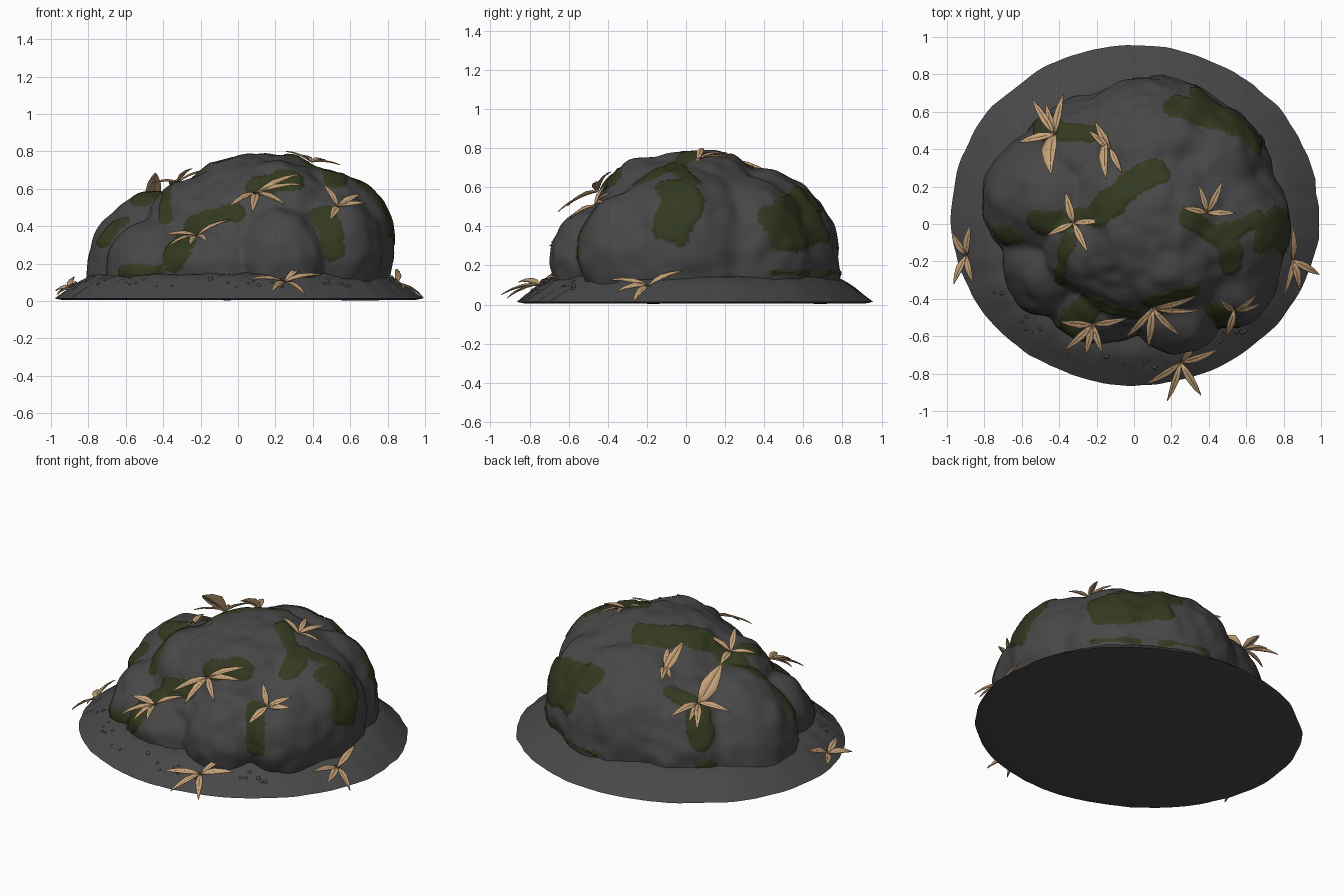
import bpy, bmesh, math, random
from mathutils import Vector, noise
from mathutils.bvhtree import BVHTree

random.seed(4)
if "Cube" in bpy.data.objects:
    bpy.data.objects.remove(bpy.data.objects["Cube"])


def material(name, rgb):
    m = bpy.data.materials.new(name)
    m.use_nodes = True
    m.diffuse_color = (*rgb, 1)
    bsdf = m.node_tree.nodes["Principled BSDF"]
    bsdf.inputs["Base Color"].default_value = (*rgb, 1)
    bsdf.inputs["Roughness"].default_value = 0.9
    return m


STONE = material("dark stone", (0.064, 0.064, 0.064))
MOSS = material("moss green", (0.033, 0.041, 0.014))
LEAF = material("dry leaf tan", (0.56, 0.36, 0.19))


def finish(name, bm, mats, angle=50):
    bmesh.ops.recalc_face_normals(bm, faces=bm.faces)
    mesh = bpy.data.meshes.new(name)
    bm.to_mesh(mesh)
    for m in mats:
        mesh.materials.append(m)
    ob = bpy.data.objects.new(name, mesh)
    bpy.context.collection.objects.link(ob)
    bpy.ops.object.select_all(action="DESELECT")
    ob.select_set(True)
    bpy.context.view_layer.objects.active = ob
    bpy.ops.object.shade_smooth_by_angle(angle=math.radians(angle))
    return ob


# Boulder: overlapping rounded lumps (centre, radii) blended into one shell
ORIGIN = Vector((0.05, 0.02, 0.1))
LUMPS = [
    ((0.1, 0, 0.1), (0.6, 0.6, 0.65)),           # core
    ((0.13, 0.04, 0.3), (0.55, 0.5, 0.49)),      # crown
    ((0.43, -0.02, 0.28), (0.41, 0.42, 0.42)),   # left side
    ((-0.42, 0.13, 0.1), (0.4, 0.37, 0.49)),     # right side
    ((0.1, 0.36, 0.2), (0.47, 0.43, 0.49)),      # back
    ((-0.25, 0.36, 0.15), (0.34, 0.32, 0.42)),
    ((0.38, 0.28, 0.22), (0.35, 0.36, 0.44)),
    ((0.23, -0.42, 0.22), (0.25, 0.28, 0.29)),   # front bulges
    ((0.52, -0.27, 0.26), (0.25, 0.28, 0.31)),
    ((-0.16, -0.36, 0.16), (0.32, 0.28, 0.24)),
    ((-0.44, -0.19, 0.15), (0.27, 0.3, 0.29)),
    ((0.17, -0.2, 0.42), (0.36, 0.27, 0.33)),    # upper front
    ((-0.22, -0.1, 0.35), (0.28, 0.28, 0.31)),
]


def exit_distance(d, centre, radii):
    o = [(ORIGIN[i] - centre[i]) / radii[i] for i in range(3)]
    v = [d[i] / radii[i] for i in range(3)]
    a = sum(c * c for c in v)
    b = sum(p * q for p, q in zip(o, v))
    disc = b * b - a * (sum(c * c for c in o) - 1)
    return max(0, (math.sqrt(disc) - b) / a) if disc > 0 else 0


def boulder_radius(d):
    r = sum(exit_distance(d, *l) ** 50 for l in LUMPS) ** (1 / 50)
    return r + 0.018 * noise.noise(d * 4) + 0.012 * noise.noise(d * 8)


# Moss strips: start, end, width; projected outward onto the boulder
MOSS_STRIPS = [
    ((0.24, 0.63, 0.55), (0.64, 0.46, 0.45), 0.075),
    ((0.36, 0.66, 0.4), (0.64, 0.5, 0.34), 0.075),
    ((-0.46, 0.52, 0.5), (-0.28, 0.53, 0.58), 0.055),
    ((-0.46, 0.52, 0.48), (-0.49, 0.54, 0.34), 0.075),
    ((-0.52, 0.0, 0.57), (-0.2, 0.06, 0.71), 0.06),
    ((-0.2, 0.06, 0.71), (0.1, 0.29, 0.76), 0.085),
    ((-0.34, -0.08, 0.62), (-0.4, -0.32, 0.46), 0.04),
    ((-0.72, -0.06, 0.34), (-0.69, -0.06, 0.42), 0.06),
    ((0.3, 0.03, 0.77), (0.48, -0.07, 0.72), 0.055),
    ((0.48, -0.05, 0.72), (0.54, -0.24, 0.66), 0.055),
    ((0.56, -0.04, 0.7), (0.68, 0.03, 0.64), 0.04),
    ((0.76, -0.02, 0.57), (0.84, -0.06, 0.44), 0.11),
    ((0.1, -0.42, 0.62), (0.3, -0.38, 0.66), 0.065),
    ((0.49, -0.52, 0.52), (0.52, -0.56, 0.28), 0.055),
    ((-0.33, -0.58, 0.25), (-0.28, -0.48, 0.44), 0.085),
    ((-0.2, -0.45, 0.46), (-0.02, -0.46, 0.46), 0.065),
    ((-0.62, -0.42, 0.16), (-0.44, -0.56, 0.16), 0.035),
    ((0.7, 0.45, 0.165), (0.5, 0.65, 0.16), 0.016),
    ((0.1, 0.78, 0.16), (0.4, 0.74, 0.16), 0.016),
    ((-0.55, 0.51, 0.16), (-0.48, 0.56, 0.16), 0.025),
]
STRIPS = [((Vector(a) - ORIGIN).normalized(), (Vector(b) - ORIGIN).normalized(), w / 0.7)
          for a, b, w in MOSS_STRIPS]


def is_mossy(d):
    wobble = 1 + 0.4 * noise.noise(d * 7) + 0.15 * noise.noise(d * 40)
    for a, b, w in STRIPS:
        ab = b - a
        t = max(0, min(1, (d - a).dot(ab) / ab.length_squared))
        if (a + ab * t - d).length < w * wobble:
            return True
    return False


rock = bmesh.new()
bmesh.ops.create_icosphere(rock, subdivisions=7, radius=1)
bmesh.ops.delete(rock, geom=[v for v in rock.verts if v.co.z < -0.06], context="VERTS")
for f in rock.faces:
    f.material_index = int(is_mossy(f.calc_center_median().normalized()))
for v in rock.verts:
    d = v.co.normalized()
    lift = 0.008 if all(f.material_index for f in v.link_faces) else 0
    v.co = ORIGIN + d * (boulder_radius(d) + lift)
finish("mossy_boulder", rock, [STONE, MOSS], 60)

# Ground skirt: lathed profile with a wavy rim and a closed, wrinkled underside
PROFILE = [(0.3, 0.01), (0.7, 0.01), (0.96, 0.006), (1, 0.014), (0.95, 0.05),
           (0.9, 0.085), (0.85, 0.115), (0.8, 0.14), (0.7, 0.15), (0.5, 0.15)]
SEGMENTS = 144
skirt = bmesh.new()
rings = []
for scale, z in PROFILE:
    ring = []
    for i in range(SEGMENTS):
        a = math.tau * i / SEGMENTS
        d = Vector((math.cos(a), math.sin(a), 0))
        wave = scale * (1 + 0.012 * noise.noise(d * 4) + 0.006 * noise.noise(d * 11))
        p = Vector((0.005 + 0.985 * d.x * wave, 0.045 + 0.91 * d.y * wave, z))
        if z > 0.02:
            p.z += (0.016 if p.y < -0.2 else 0.005) * noise.noise(p * 16)
        elif scale < 0.96:
            p.z += 0.012 * noise.noise(p * 7)
        ring.append(skirt.verts.new(p))
    rings.append(ring)
for low, high in zip(rings, rings[1:]):
    for i in range(SEGMENTS):
        j = (i + 1) % SEGMENTS
        skirt.faces.new((low[i], low[j], high[j], high[i]))
skirt.faces.new(rings[0])
skirt.faces.new(rings[-1])
finish("ground_skirt", skirt, [STONE])

trees = [BVHTree.FromBMesh(rock), BVHTree.FromBMesh(skirt)]


def snap(p):
    hits = [t.find_nearest(p) for t in trees]
    co, n, _, _ = min(hits, key=lambda h: h[3])
    return co, (n if n.dot(co) > 0 else -n)


# Pebbles half sunk into the front of the skirt
pebbles = bmesh.new()
for _ in range(26):
    a = math.radians(random.uniform(205, 320))
    s = random.uniform(0.82, 0.95)
    co, n = snap(Vector((0.97 * s * math.cos(a), 0.9 * s * math.sin(a) + 0.04, 0.1)))
    size = random.uniform(0.008, 0.016)
    made = bmesh.ops.create_icosphere(pebbles, subdivisions=2, radius=size)
    bmesh.ops.translate(pebbles, verts=made["verts"], vec=co - n * size * 0.4)
finish("pebbles", pebbles, [STONE])

# Leaf clusters: hub point, blade headings in degrees, blade length, upward tilt
CLUSTERS = [
    ((-0.48, 0.52, 0.58), (80, 110, 125, 190), 0.21, 0.5),
    ((-0.17, 0.4, 0.7), (120, 140, 300), 0.16, 0.4),
    ((-0.33, 0.0, 0.68), (105, 0, 205, 300), 0.18, 0.5),
    ((0.4, 0.06, 0.76), (110, 65, 0, 170), 0.17, 0.5),
    ((0.1, -0.44, 0.57), (5, 308, 265, 235, 30), 0.25, 0.6),
    ((-0.22, -0.54, 0.35), (225, 255, 285, 175, 20), 0.19, 0.6),
    ((0.53, -0.48, 0.52), (125, 55, 265, 20), 0.17, 0),
    ((0.25, -0.74, 0.1), (210, 255, 300, 25, 65), 0.2, 0.6),
    ((-0.9, -0.17, 0.07), (125, 70, 292, 240), 0.16, 0.6),
    ((0.86, -0.2, 0.12), (105, 335, 290, 250), 0.18, 0.4),
]


def blade(bm, base, normal, heading, length, width):
    flat = Vector((math.cos(heading), math.sin(heading), 0))
    along = (flat - normal * flat.dot(normal)).normalized()
    side = normal.cross(along)
    rows = []
    for t, w in ((0, 0.2), (0.2, 0.75), (0.4, 1), (0.7, 0.65), (0.9, 0.25), (1, 0.03)):
        lift = 0.012 + length * (0.4 * t - 0.25 * t * t)
        mid = base + along * length * t + normal * lift
        edge = side * width * w / 2
        fold = normal * width * w * 0.2
        rows.append([bm.verts.new(p) for p in (mid - edge + fold, mid, mid + edge + fold)])
    for r, s in zip(rows, rows[1:]):
        for k in range(2):
            bm.faces.new((r[k], r[k + 1], s[k + 1], s[k]))


leaves = bmesh.new()
for hub, headings, length, tilt in CLUSTERS:
    co, n = snap(Vector(hub))
    outward = (co - Vector((0, 0, -0.3))).normalized()
    n = (n + outward + Vector((0, 0, 2 * tilt))).normalized()
    for h in headings:
        blade(leaves, co, n, math.radians(h), length * random.uniform(0.85, 1.1),
              random.uniform(0.032, 0.045))
# Broad leaves on the back slope
for root, length, width in (((-0.49, 0.53, 0.58), 0.28, 0.1), ((-0.2, 0.47, 0.68), 0.24, 0.06)):
    co, n = snap(Vector(root))
    blade(leaves, co, n, math.radians(-68), length, width)
leaf_ob = finish("dry_leaves", leaves, [LEAF], 30)
thick = leaf_ob.modifiers.new("Thickness", "SOLIDIFY")
thick.thickness = 0.004
